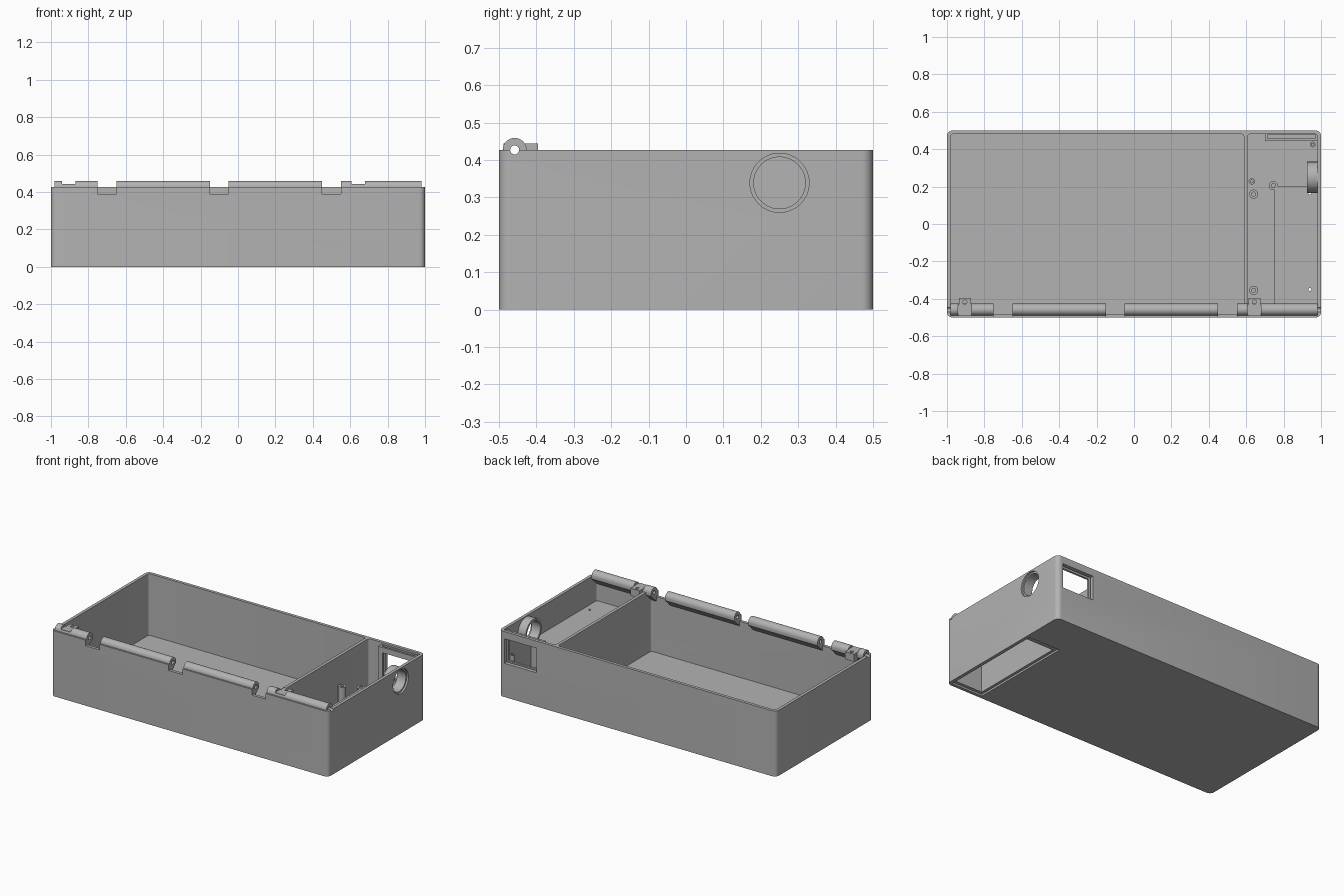
import bpy, bmesh, math
from mathutils import Matrix, Vector

cube = bpy.data.objects.get("Cube")
if cube:
    bpy.data.objects.remove(cube, do_unlink=True)

GREY = (0.45, 0.45, 0.45, 1)
mat = bpy.data.materials.new("plain grey")
mat.use_nodes = True
mat.diffuse_color = GREY
mat.node_tree.nodes["Principled BSDF"].inputs["Base Color"].default_value = GREY


def finish(name, bm):
    bmesh.ops.recalc_face_normals(bm, faces=bm.faces)
    mesh = bpy.data.meshes.new(name)
    bm.to_mesh(mesh)
    bm.free()
    mesh.materials.append(mat)
    ob = bpy.data.objects.new(name, mesh)
    bpy.context.collection.objects.link(ob)
    return ob


def box(name, x, y, z, radius=0):
    bm = bmesh.new()
    bmesh.ops.create_cube(bm, size=1)
    for v in bm.verts:
        v.co = Vector([(r[0] + r[1]) / 2 + c * (r[1] - r[0]) for c, r in zip(v.co, (x, y, z))])
    if radius:
        upright = [e for e in bm.edges if abs(e.verts[0].co.z - e.verts[1].co.z) > 0.01]
        bmesh.ops.bevel(bm, geom=upright, offset=radius, segments=6, profile=0.5, affect='EDGES')
    return finish(name, bm)


def cylinder(name, centre, radius, length, axis='Z', sides=32):
    bm = bmesh.new()
    turn = Matrix.Rotation(math.pi / 2, 4, 'Y') if axis == 'X' else Matrix()
    bmesh.ops.create_cone(bm, cap_ends=True, segments=sides, radius1=radius, radius2=radius,
                          depth=length, matrix=Matrix.Translation(centre) @ turn)
    return finish(name, bm)


def cut(target, *cutters):
    for c in cutters:
        c.hide_render = True
        mod = target.modifiers.new("cut", 'BOOLEAN')
        mod.operation = 'DIFFERENCE'
        mod.solver = 'EXACT'
        mod.object = c
        bpy.context.view_layer.objects.active = target
        bpy.ops.object.modifier_apply(modifier=mod.name)
        bpy.data.objects.remove(c, do_unlink=True)


TOP, FLOOR, WALL = 0.427, 0.025, 0.02
PIN_Y, PIN_R = -0.458, 0.012
parts = []


def pin_hole():
    return cylinder("pin_cutter", (0, PIN_Y, TOP), PIN_R, 2.2, 'X', 24)


def window():
    return box("window_cutter", (0.73, 0.96), (0.4, 0.6), (0.22, 0.38))


def battery_opening():
    return box("opening_cutter", (0.77, 0.965), (-0.46, 0.18), (-0.1, 0.235))


# Tray with two compartments; the strip left between them is the divider
tray = box("tray", (-1, 1), (-0.5, 0.5), (0, TOP), 0.03)
cut(tray,
    box("main_cutter", (-0.98, 0.587), (-0.48, 0.48), (FLOOR, 0.6), 0.012),
    box("side_cutter", (0.607, 0.98), (-0.48, 0.48), (FLOOR, 0.6), 0.012))
# Notches for the mating hinge knuckles
for x in (-0.7, -0.1, 0.5):
    cut(tray, box("notch_cutter", (x - 0.05, x + 0.05), (-0.6, -0.42), (0.39, 0.6)))
# Openings in the walls and floor
cut(tray, pin_hole(), window(), battery_opening(),
    box("hatch_cutter", (0.752, 0.978), (-0.48, 0.22), (-0.1, 0.012)),
    cylinder("seat_cutter", (1, 0.25, 0.339), 0.079, 0.024, 'X', 48),
    cylinder("port_cutter", (1, 0.25, 0.339), 0.069, 0.3, 'X', 48))
parts.append(tray)

# Collar behind the round port
collar = cylinder("port_collar", (0.9565, 0.25, 0.339), 0.083, 0.063, 'X', 48)
cut(collar, cylinder("bore_cutter", (0.96, 0.25, 0.339), 0.069, 0.3, 'X', 48))
parts.append(collar)

# Slotted frame behind the square window
frame = box("window_frame", (0.7, 0.985), (0.445, 0.485), (0.02, 0.415))
cut(frame, window(), box("slot_cutter", (0.715, 0.97), (0.458, 0.475), (0.2, 0.6)))
parts.append(frame)

# Battery housing, open underneath
housing = box("battery_housing", (0.75, 0.985), (-0.485, 0.2), (0.02, 0.25))
cut(housing, battery_opening(),
    *[cylinder("wire_cutter", (0.94, y, 0.24), 0.008, 0.1, sides=16) for y in (0.165, -0.35)])
parts.append(housing)

# Screw posts
for x, y, r, top in ((0.64, 0.16, 0.024, 0.25), (0.64, -0.355, 0.024, 0.25),
                     (0.63, 0.228, 0.017, 0.12), (0.745, 0.205, 0.024, 0.25),
                     (0.955, 0.425, 0.015, 0.25)):
    post = cylinder("screw_post", (x, y, (top + 0.02) / 2), r, top - 0.02)
    cut(post, cylinder("screw_cutter", (x, y, top), r * 0.45, 0.16, sides=16))
    parts.append(post)

# Hinge knuckles: a round top that tapers down into the front wall
R = 0.032
profile = [(PIN_Y + R * math.cos(a), TOP + R * math.sin(a))
           for a in (math.pi * i / 16 for i in range(17))]
profile += [(-0.49, 0.36), (-0.48, 0.36), (PIN_Y + R, TOP - 0.015)]
tabs = ((-0.94, -0.868), (0.607, 0.68))
for x0, x1 in ((-0.98, -0.75), (-0.65, -0.15), (-0.05, 0.45), (0.55, 0.98)):
    bm = bmesh.new()
    face = bm.faces.new([bm.verts.new((x0, y, z)) for y, z in profile])
    side = bmesh.ops.extrude_face_region(bm, geom=[face])
    bmesh.ops.translate(bm, vec=(x1 - x0, 0, 0),
                        verts=[v for v in side["geom"] if isinstance(v, bmesh.types.BMVert)])
    knuckle = finish("hinge_knuckle", bm)
    cut(knuckle, pin_hole())
    for t0, t1 in tabs:
        if x0 < t0 < x1:
            cut(knuckle, box("tab_cutter", (t0, t1), (-0.6, -0.4), (0.443, 0.6)))
    parts.append(knuckle)

# Screw tabs reaching inward from the hinge
for t0, t1 in tabs:
    tab = box("screw_tab", (t0 + 0.004, t1 - 0.004), (-0.488, -0.395), (0.395, 0.444))
    cut(tab, pin_hole(), cylinder("hole_cutter", ((t0 + t1) / 2, -0.418, 0.42), 0.011, 0.1, sides=20))
    parts.append(tab)

# Smooth the round walls and keep the corners crisp
bpy.ops.object.select_all(action='DESELECT')
for p in parts:
    p.select_set(True)
bpy.context.view_layer.objects.active = tray
bpy.ops.object.shade_smooth_by_angle(angle=math.radians(35))
